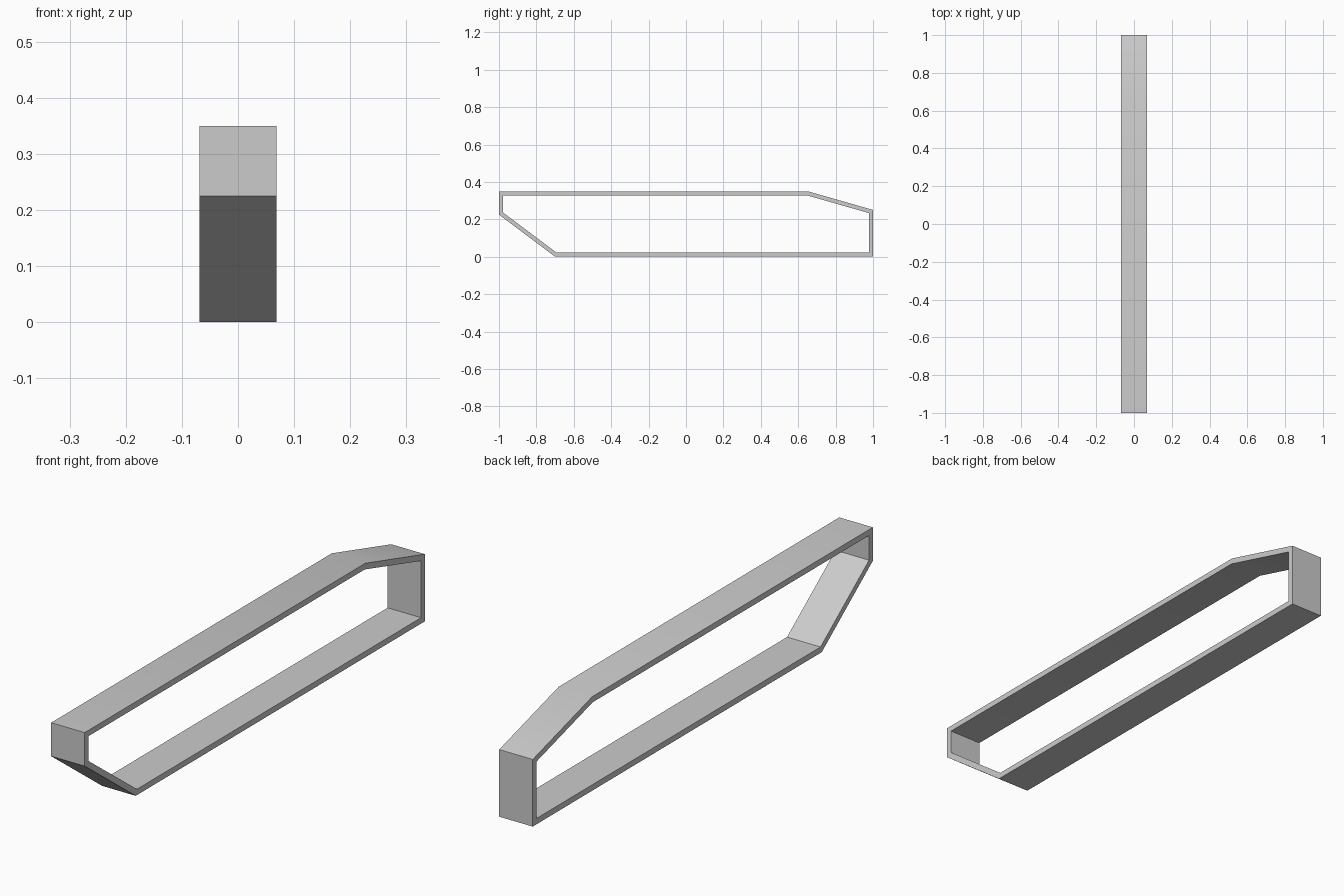
import bpy
import bmesh
import math
from mathutils import Vector

HALF_WIDTH = 0.069
THICKNESS = 0.022

if "Cube" in bpy.data.objects:
    bpy.data.objects.remove(bpy.data.objects["Cube"], do_unlink=True)

# Plain grey material
grey = bpy.data.materials.new("plain grey")
grey.use_nodes = True
colour = (0.6, 0.6, 0.6, 1)
grey.diffuse_color = colour
grey.node_tree.nodes["Principled BSDF"].inputs["Base Color"].default_value = colour

# Outer side profile as (y, z), counter-clockwise
outer = [Vector(p) for p in (
    (-0.7, 0), (1, 0), (1, 0.25), (0.65, 0.35), (-1, 0.35), (-1, 0.225))]


def inset(points, distance):
    """Mitred offset of a closed counter-clockwise outline towards its inside."""
    result = []
    for i, p in enumerate(points):
        a = (p - points[i - 1]).normalized()
        b = (points[(i + 1) % len(points)] - p).normalized()
        na, nb = Vector((-a.y, a.x)), Vector((-b.y, b.x))
        result.append(p + (na + nb) * distance / (1 + na.dot(nb)))
    return result


# Closed band: each profile edge gives an outer, an inner and two side faces
bm = bmesh.new()
inner = inset(outer, THICKNESS)
loops = [[bm.verts.new((x, p.x, p.y)) for p in outline]
         for outline, x in ((outer, -HALF_WIDTH), (outer, HALF_WIDTH),
                            (inner, HALF_WIDTH), (inner, -HALF_WIDTH))]
for k, loop in enumerate(loops):
    following = loops[(k + 1) % len(loops)]
    for i in range(len(loop)):
        j = (i + 1) % len(loop)
        bm.faces.new((loop[i], loop[j], following[j], following[i]))
bmesh.ops.recalc_face_normals(bm, faces=bm.faces)

mesh = bpy.data.meshes.new("band_frame")
bm.to_mesh(mesh)
bm.free()
mesh.materials.append(grey)
frame = bpy.data.objects.new("band_frame", mesh)
bpy.context.collection.objects.link(frame)

# Soft shading over the shallow bend only
bpy.context.view_layer.objects.active = frame
frame.select_set(True)
bpy.ops.object.shade_smooth_by_angle(angle=math.radians(30))
